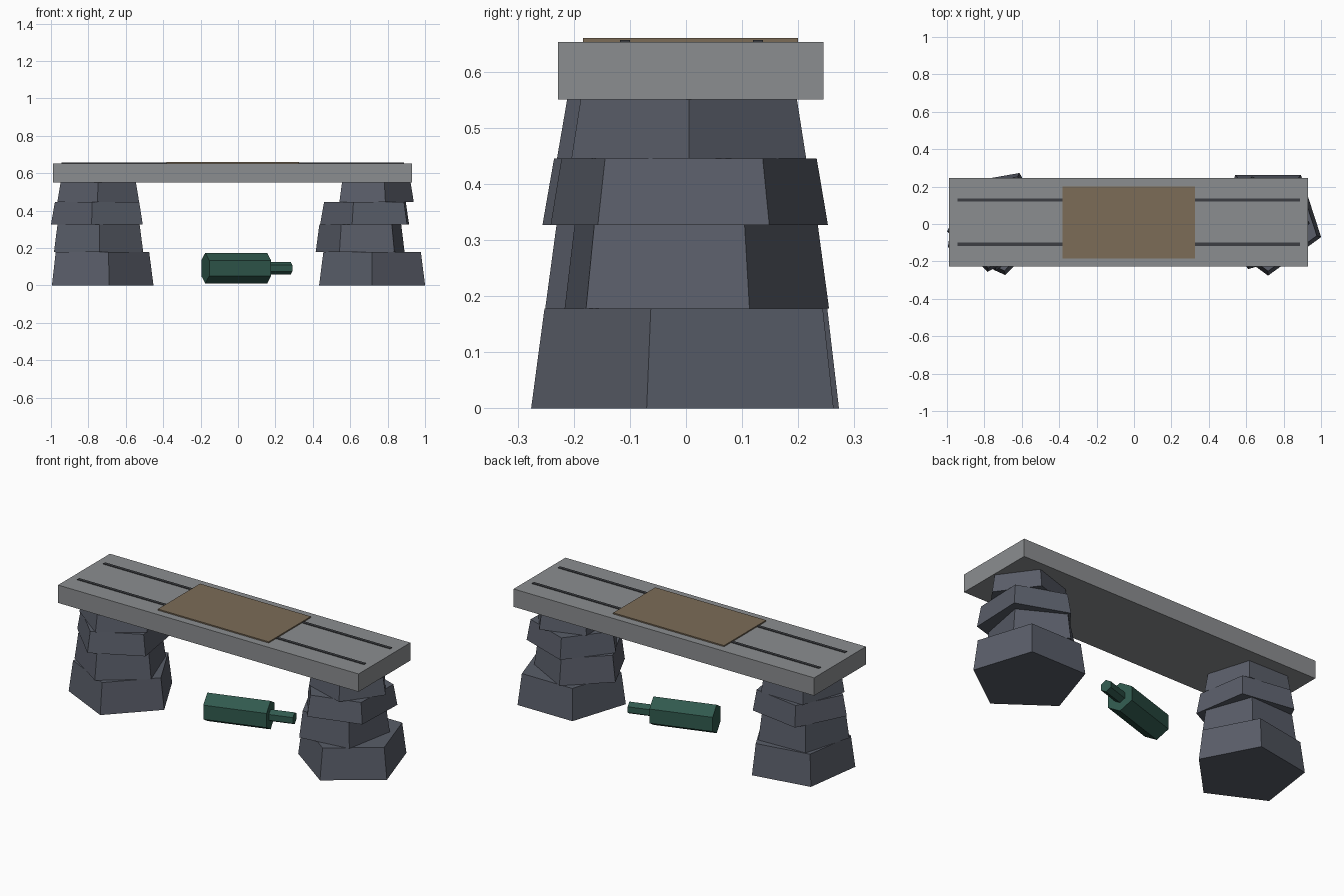
import bpy, bmesh
from math import cos, sin, radians, pi
from mathutils import Matrix

if "Cube" in bpy.data.objects:
    bpy.data.objects.remove(bpy.data.objects["Cube"])


def material(name, rgb):
    m = bpy.data.materials.new(name)
    m.diffuse_color = (*rgb, 1)
    m.use_nodes = True
    m.node_tree.nodes["Principled BSDF"].inputs["Base Color"].default_value = m.diffuse_color
    return m


STONE = material("stone", (0.10, 0.11, 0.14))
SLAB = material("slab_grey", (0.26, 0.27, 0.28))
DARK = material("dark_groove", (0.045, 0.048, 0.055))
CLOTH = material("brown_cloth", (0.20, 0.15, 0.095))
GREEN = material("green_glass", (0.03, 0.10, 0.075))


def finish(bm, name, mat):
    bmesh.ops.recalc_face_normals(bm, faces=bm.faces)
    mesh = bpy.data.meshes.new(name)
    bm.to_mesh(mesh)
    bm.free()
    mesh.materials.append(mat)
    obj = bpy.data.objects.new(name, mesh)
    bpy.context.collection.objects.link(obj)
    return obj


def box(name, x0, x1, y0, y1, z0, z1, mat):
    bm = bmesh.new()
    bmesh.ops.create_cube(bm, size=1)
    bmesh.ops.scale(bm, vec=(x1 - x0, y1 - y0, z1 - z0), verts=bm.verts)
    bmesh.ops.translate(bm, vec=((x0 + x1) / 2, (y0 + y1) / 2, (z0 + z1) / 2), verts=bm.verts)
    return finish(bm, name, mat)


def lathe(name, sides, rings, start, matrix, mat):
    """Flat-faced stack of polygon rings given as (radius, height)."""
    bm = bmesh.new()
    loops = []
    for r, z in rings:
        angles = [radians(start) + 2 * pi * k / sides for k in range(sides)]
        loops.append([bm.verts.new((r * cos(a), r * sin(a), z)) for a in angles])
    for a, b in zip(loops, loops[1:]):
        for k in range(sides):
            n = (k + 1) % sides
            bm.faces.new((a[k], a[n], b[n], b[k]))
    bm.faces.new(loops[0][::-1])
    bm.faces.new(loops[-1])
    bm.transform(matrix)
    return finish(bm, name, mat)


# stacked five-sided stones: centre x, centre y, radius, corner angle
LEVELS = [0, 0.178, 0.327, 0.445, 0.552]
PILLARS = {
    "left": [(-0.739, 0.012, 0.29, -80), (-0.748, 0.0, 0.251, -88),
             (-0.742, 0.002, 0.261, -99), (-0.746, 0.0, 0.23, -91)],
    "right": [(0.717, 0.022, 0.298, -90), (0.663, 0.005, 0.252, -46.6),
              (0.699, 0.003, 0.26, -38), (0.72, 0.005, 0.22, 0)],
}
for side, stones in PILLARS.items():
    for i, (x, y, r, a) in enumerate(stones):
        rings = [(r, LEVELS[i]), (r * 0.92, LEVELS[i + 1])]
        lathe(f"{side}_stone_{i + 1}", 5, rings, a, Matrix.Translation((x, y, 0)), STONE)

# seat slab with two dark grooves and a cloth on top
box("seat_slab", -0.99, 0.93, -0.228, 0.245, 0.55, 0.653, SLAB)
for label, y in (("front", -0.109), ("back", 0.128)):
    box(f"{label}_groove", -0.945, 0.888, y - 0.009, y + 0.009, 0.645, 0.6565, DARK)
box("seat_cloth", -0.383, 0.325, -0.184, 0.2, 0.65, 0.66, CLOTH)

# bottle lying on its side under the seat
lie = (Matrix.Translation((-0.175, -0.03, 0.0925)) @ Matrix.Rotation(radians(17.6), 4, 'Z')
       @ Matrix.Rotation(radians(90), 4, 'Y'))
lathe("bottle_body", 6, [(0.082, 0), (0.082, 0.347)], 0, lie, GREEN)
lathe("bottle_neck", 6, [(0.034, 0.34), (0.034, 0.479)], 0, lie, GREEN)
